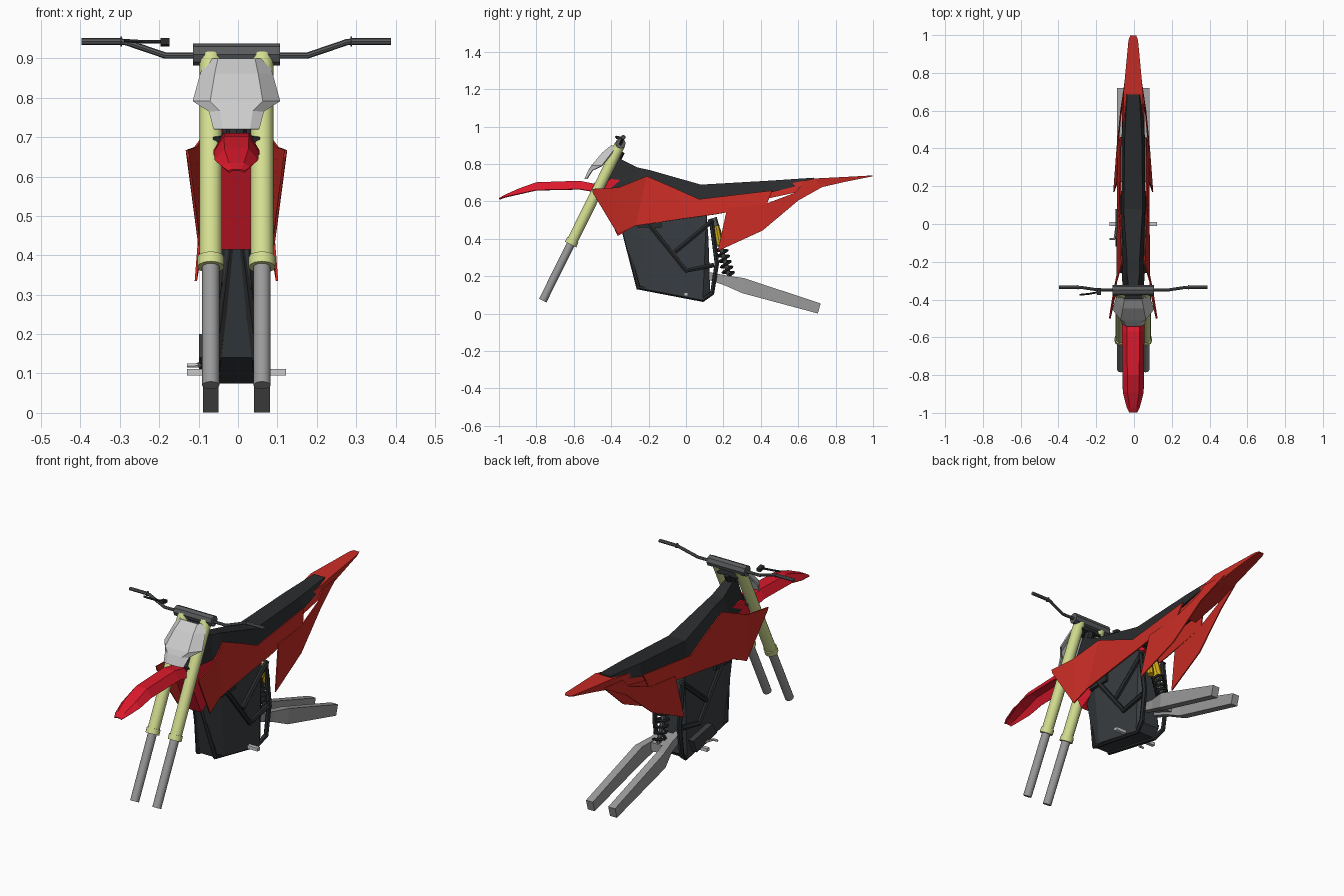
import bpy, bmesh, math
from mathutils import Vector

CX = -0.004  # the bike body sits slightly left of the bars' centre


def material(name, rgb):
    m = bpy.data.materials.new(name)
    m.diffuse_color = (*rgb, 1)
    return m


RED = material("panel_red", (0.58, 0.025, 0.018))
BRIGHT = material("fender_red", (0.72, 0.01, 0.025))
BLACK = material("black", (0.022, 0.024, 0.026))
ENGINE = material("engine_grey", (0.04, 0.046, 0.052))
STEEL = material("dark_steel", (0.10, 0.105, 0.11))
GREY = material("grey", (0.32, 0.32, 0.32))
PLATE = material("plate_grey", (0.6, 0.6, 0.6))
FORK = material("fork_yellow", (0.66, 0.73, 0.28))
GOLD = material("shock_yellow", (0.7, 0.45, 0.01))


def add(name, me, mat):
    ob = bpy.data.objects.new(name, me)
    bpy.context.collection.objects.link(ob)
    ob.location.x = CX
    me.materials.clear()
    me.materials.append(mat)
    return ob


def grid(name, rows, mat, closed=False, thick=0.0):
    """Skin rows of points; closed rows make a capped solid, open ones a sheet."""
    bm = bmesh.new()
    vs = [[bm.verts.new(p) for p in r] for r in rows]
    n = len(rows[0])
    for a, b in zip(vs, vs[1:]):
        for i in range(n if closed else n - 1):
            j = (i + 1) % n
            bm.faces.new((a[i], a[j], b[j], b[i]))
    if closed:
        bm.faces.new(vs[0])
        bm.faces.new(vs[-1])
    bmesh.ops.recalc_face_normals(bm, faces=bm.faces)
    me = bpy.data.meshes.new(name)
    bm.to_mesh(me)
    bm.free()
    ob = add(name, me, mat)
    if thick:
        mod = ob.modifiers.new("thickness", 'SOLIDIFY')
        mod.thickness, mod.offset = thick, 0
    return ob


def prism(name, profile, x0, x1, mat):
    """Extrude a side profile (y, z) from x0 to x1."""
    return grid(name, [[(x, y, z) for y, z in profile] for x in (x0, x1)], mat, True)


def loft(name, sections, mat):
    """Sections: top (y, z, half width) then bottom (y, z, half width)."""
    return grid(name, [[(-wt, yt, zt), (wt, yt, zt), (wb, yb, zb), (-wb, yb, zb)]
                       for yt, zt, wt, yb, zb, wb in sections], mat, True)


def tube(name, pts, r, mat, res=2):
    cu = bpy.data.curves.new(name, 'CURVE')
    cu.dimensions = '3D'
    cu.bevel_depth, cu.bevel_resolution, cu.use_fill_caps = r, res, True
    sp = cu.splines.new('POLY')
    sp.points.add(len(pts) - 1)
    for p, q in zip(sp.points, pts):
        p.co = (*q, 1)
    tmp = bpy.data.objects.new("tmp", cu)
    bpy.context.collection.objects.link(tmp)
    bpy.context.view_layer.update()
    me = bpy.data.meshes.new_from_object(tmp)
    bpy.data.objects.remove(tmp)
    for p in me.polygons:
        p.use_smooth = True
    me.set_sharp_from_angle(angle=math.radians(40))
    return add(name, me, mat)


def on_fork(x, z):
    """Point on the raked fork axis at height z."""
    return Vector((x, -0.355 - (0.9 - z) * 0.495, z))


# Front fork
for side, s in (("left", -1), ("right", 1)):
    x = s * 0.065
    tube(side + "_fork_upper", [on_fork(x, 0.905), on_fork(x, 0.385)], 0.029, FORK, 4)
    tube(side + "_fork_collar", [on_fork(x, 0.395), on_fork(x, 0.37)], 0.034, FORK, 4)
    tube(side + "_fork_lower", [on_fork(x, 0.38), on_fork(x, 0.07)], 0.022, GREY, 4)

# Steering clamps and stem
for name, z in (("upper_clamp", 0.865), ("lower_clamp", 0.69)):
    c = on_fork(0, z)
    prism(name, [(c.y - 0.025, z - 0.015), (c.y + 0.035, z - 0.005),
                 (c.y + 0.03, z + 0.02), (c.y - 0.03, z + 0.01)], -0.06, 0.06, BLACK)
tube("steering_stem", [on_fork(0, 0.87) + Vector((0, 0.02, 0)),
                       on_fork(0, 0.66) + Vector((0, 0.02, 0))], 0.025, BLACK)

# Handlebar, pad, grips and clutch lever
tube("handlebar", [(s * x, y, z) for s, x, y, z in (
    (-1, 0.3, -0.335, 0.943), (-1, 0.28, -0.335, 0.941), (-1, 0.18, -0.35, 0.907),
    (1, 0.18, -0.35, 0.907), (1, 0.28, -0.335, 0.941), (1, 0.3, -0.335, 0.943))], 0.008, STEEL)
tube("handlebar_pad", [(-0.11, -0.35, 0.91), (0.11, -0.35, 0.91)], 0.028, STEEL)
for side, s in (("left", -1), ("right", 1)):
    tube(side + "_grip", [(s * 0.29, -0.335, 0.943), (s * 0.393, -0.335, 0.943)], 0.009, STEEL)
    tube(side + "_grip_flange", [(s * 0.29, -0.335, 0.943), (s * 0.294, -0.335, 0.943)], 0.013, STEEL)
tube("clutch_lever", [(-0.285, -0.375, 0.945), (-0.235, -0.37, 0.942),
                      (-0.18, -0.36, 0.942)], 0.005, BLACK, 1)
prism("clutch_perch", [(-0.375, 0.935), (-0.34, 0.93), (-0.34, 0.945), (-0.375, 0.952)],
      -0.193, -0.17, BLACK)

# Front number plate, wrapped back at the edges
grid("front_number_plate", [[(-o, y + back, z), (-o * 0.6, y, z), (o * 0.6, y, z), (o, y + back, z)]
     for z, y, o, back in ((0.72, -0.54, 0.057, 0.01), (0.765, -0.52, 0.068, 0.02),
                           (0.79, -0.505, 0.109, 0.055), (0.86, -0.445, 0.09, 0.05),
                           (0.897, -0.40, 0.077, 0.03))], PLATE, thick=0.006)

# Front fender
grid("front_fender", [[(-w, y, ze), (-w * 0.55, y, zt), (w * 0.55, y, zt), (w, y, ze)]
     for y, zt, ze, w in ((-0.997, 0.616, 0.612, 0.02), (-0.97, 0.632, 0.622, 0.033),
                          (-0.89, 0.668, 0.64, 0.053), (-0.8, 0.7, 0.66, 0.055),
                          (-0.57, 0.708, 0.665, 0.056), (-0.48, 0.69, 0.65, 0.056))],
     BRIGHT, thick=0.006)

# Tank core behind the fork
prism("tank_core", [(-0.49, 0.68), (-0.365, 0.415), (-0.26, 0.48), (0.14, 0.54),
                    (0.05, 0.61), (-0.2, 0.7), (-0.4, 0.72)], -0.045, 0.045, BRIGHT)

# Seat running up onto the tank cover
loft("seat", [(-0.385, 0.845, 0.02, -0.44, 0.67, 0.04), (-0.26, 0.782, 0.033, -0.29, 0.67, 0.06),
              (-0.195, 0.768, 0.033, -0.2, 0.72, 0.055), (0.08, 0.69, 0.05, 0.08, 0.605, 0.064),
              (0.46, 0.712, 0.045, 0.46, 0.65, 0.062), (0.685, 0.727, 0.032, 0.685, 0.705, 0.045)], BLACK)

# Rear fender
loft("rear_fender", [(0.4, 0.67, 0.04, 0.41, 0.61, 0.058), (0.62, 0.708, 0.05, 0.62, 0.655, 0.06),
                     (0.69, 0.723, 0.052, 0.72, 0.675, 0.045), (0.85, 0.731, 0.037, 0.85, 0.705, 0.035),
                     (0.975, 0.738, 0.025, 0.975, 0.73, 0.022), (0.997, 0.738, 0.016, 0.997, 0.734, 0.014)], RED)

# Shrouds and rear side panels: (top y, z, x, bottom y, z, x)
SHROUD = ((-0.5, 0.667, 0.126, -0.5, 0.65, 0.122), (-0.36, 0.675, 0.104, -0.365, 0.425, 0.094),
          (-0.21, 0.735, 0.06, -0.27, 0.47, 0.086), (-0.07, 0.675, 0.064, 0.0, 0.51, 0.084),
          (0.07, 0.612, 0.07, 0.15, 0.53, 0.084), (0.46, 0.658, 0.066, 0.43, 0.58, 0.08))
PANEL = ((0.22, 0.565, 0.085, 0.17, 0.335, 0.103), (0.42, 0.585, 0.08, 0.41, 0.445, 0.085),
         (0.58, 0.645, 0.066, 0.6, 0.605, 0.066), (0.62, 0.69, 0.058, 0.76, 0.695, 0.042))
for side, s in (("left", -1), ("right", 1)):
    for name, data in (("_shroud", SHROUD), ("_side_panel", PANEL)):
        grid(side + name, [[(s * xt, yt, zt), (s * xb, yb, zb)]
                           for yt, zt, xt, yb, zb, xb in data], RED, thick=0.006)

# Engine block, tapered at the front
loft("engine", [(-0.34, 0.44, 0.03, -0.26, 0.14, 0.045), (-0.24, 0.5, 0.066, -0.2, 0.13, 0.066),
                (0.11, 0.54, 0.066, 0.09, 0.075, 0.066), (0.12, 0.4, 0.045, 0.13, 0.11, 0.045)], ENGINE)
prism("left_engine_cover", [(-0.12, 0.14), (0.05, 0.1), (0.08, 0.17), (-0.08, 0.2)], -0.095, -0.06, ENGINE)
prism("cylinder_head", [(-0.26, 0.46), (-0.13, 0.46), (-0.13, 0.51), (-0.16, 0.54),
                        (-0.22, 0.54), (-0.26, 0.5)], -0.08, 0.08, BLACK)

# Cradle frame on both sides
for side, s in (("left", -1), ("right", 1)):
    tube(side + "_cradle", [(s * x, y, z) for x, y, z in (
        (0.012, -0.33, 0.44), (0.05, -0.255, 0.14), (0.055, 0.09, 0.075), (0.07, 0.14, 0.11),
        (0.072, 0.165, 0.27), (0.072, 0.135, 0.5))], 0.013, BLACK, 1)
    tube(side + "_upper_brace", [(s * 0.072, 0.145, 0.5), (s * 0.072, -0.06, 0.33)], 0.014, BLACK, 1)
    tube(side + "_cross_brace", [(s * 0.07, -0.2, 0.48), (s * 0.072, 0.0, 0.23),
                                 (s * 0.072, 0.15, 0.26)], 0.014, BLACK, 1)
    # Foot pegs
    prism(side + "_foot_peg", [(-0.01, 0.095), (0.01, 0.095), (0.01, 0.112), (-0.01, 0.112)],
          s * 0.05, s * 0.126, PLATE)
tube("shift_lever", [(-0.09, -0.02, 0.125), (-0.1, -0.08, 0.12), (-0.125, -0.08, 0.12)], 0.006, PLATE, 1)

# Rear shock
a, b = Vector((0, 0.14, 0.51)), Vector((0, 0.235, 0.19))
tube("shock_rod", [a, b], 0.012, STEEL)
tube("shock_mount", [a, a.lerp(b, 0.2)], 0.025, STEEL)
tube("shock_body", [a.lerp(b, 0.18), a.lerp(b, 0.45)], 0.026, GOLD)
tube("shock_reservoir", [(0.045, 0.16, 0.47), (0.045, 0.18, 0.37)], 0.018, GOLD)
d = (b - a).normalized()
u, v = Vector((1, 0, 0)), d.cross(Vector((1, 0, 0)))
tube("shock_spring", [a.lerp(b, 0.4 + 0.55 * i / 72) + 0.028 *
                      (u * math.cos(i * math.pi / 6) + v * math.sin(i * math.pi / 6))
                      for i in range(73)], 0.007, BLACK, 1)

# Swingarm
for side, s in (("left", -1), ("right", 1)):
    grid(side + "_swingarm", [[(s * xi, yt, zt), (s * xo, yt, zt), (s * xo, yb, zb), (s * xi, yb, zb)]
         for yt, zt, yb, zb, xi, xo in ((0.11, 0.225, 0.11, 0.185, 0.02, 0.05),
                                        (0.21, 0.205, 0.21, 0.15, 0.025, 0.06),
                                        (0.31, 0.19, 0.3, 0.11, 0.045, 0.085),
                                        (0.72, 0.055, 0.705, 0.001, 0.045, 0.085))], GREY, True)
prism("swingarm_bridge", [(0.14, 0.19), (0.25, 0.15), (0.25, 0.195), (0.14, 0.215)], -0.04, 0.04, GREY)
